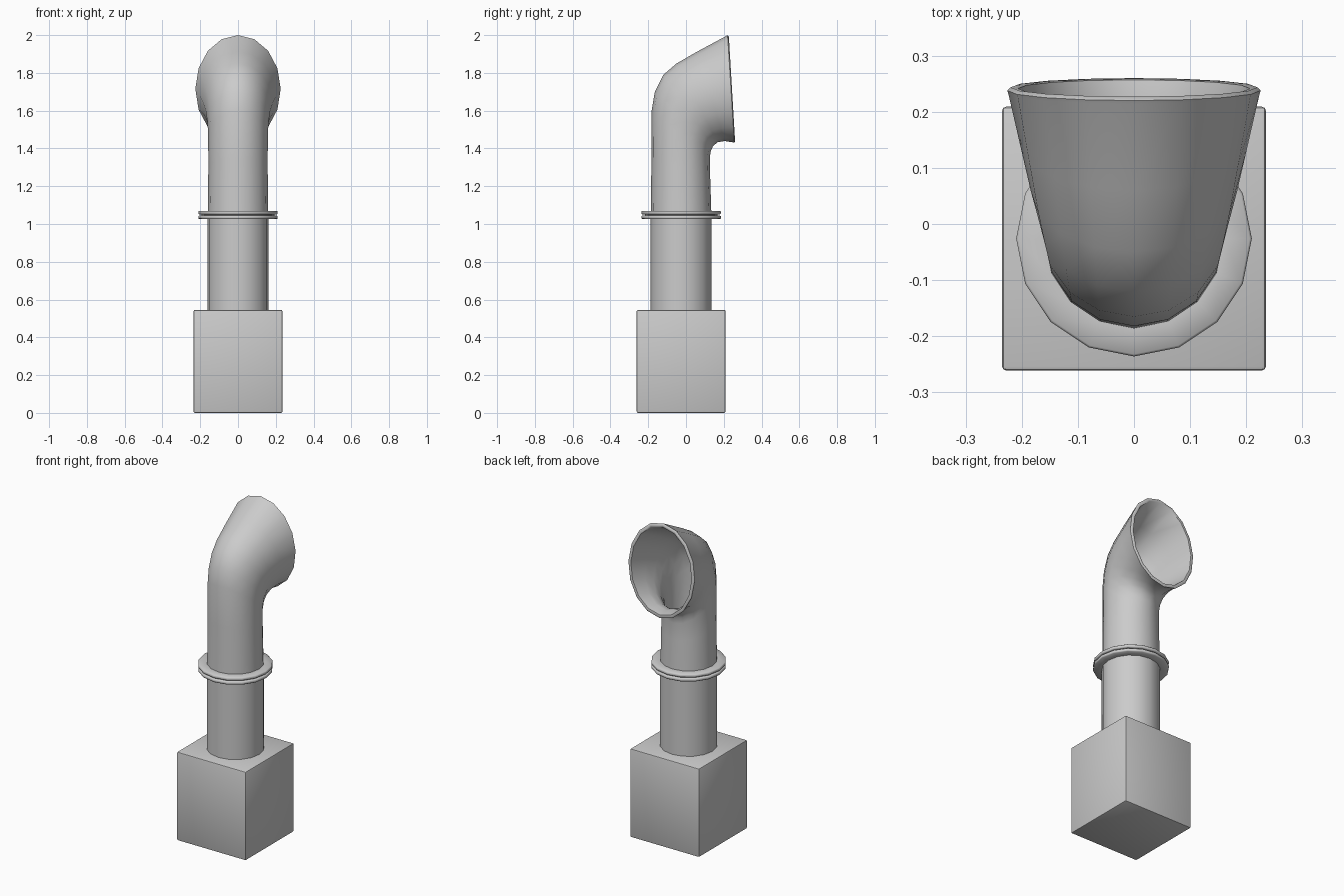
import bpy, bmesh, math
from mathutils import Vector

if "Cube" in bpy.data.objects:
    bpy.data.objects.remove(bpy.data.objects["Cube"])

SIDES = 16
CY = -0.026  # pipe axis in y


def finish(name, bm, angle=40):
    bmesh.ops.recalc_face_normals(bm, faces=bm.faces)
    me = bpy.data.meshes.new(name)
    bm.to_mesh(me)
    bm.free()
    ob = bpy.data.objects.new(name, me)
    bpy.context.collection.objects.link(ob)
    bpy.ops.object.select_all(action='DESELECT')
    ob.select_set(True)
    bpy.context.view_layer.objects.active = ob
    bpy.ops.object.shade_smooth_by_angle(angle=math.radians(angle))
    return ob


def loft(name, rings, caps=False, angle=40):
    """Each ring: back (y, z), front (y, z), half width in x."""
    bm = bmesh.new()
    loops = []
    for b, f, w in rings:
        b, f = Vector((0, *b)), Vector((0, *f))
        mid, half = (b + f) / 2, (b - f) / 2
        loops.append([bm.verts.new(mid + half * math.cos(a) + Vector((w * math.sin(a), 0, 0)))
                      for a in (2 * math.pi * i / SIDES for i in range(SIDES))])
    for p, q in zip(loops, loops[1:]):
        for i in range(SIDES):
            j = (i + 1) % SIDES
            bm.faces.new((p[i], p[j], q[j], q[i]))
    if caps:
        bm.faces.new(loops[0])
        bm.faces.new(loops[-1])
    return finish(name, bm, angle)


def circle(r, z):
    return ((CY - r, z), (CY + r, z), r)


def inset(ring, t):
    b, f, w = Vector(ring[0]), Vector(ring[1]), ring[2]
    d = (f - b).normalized() * t
    return (tuple(b + d), tuple(f - d), w - t)


# Base block
bm = bmesh.new()
bmesh.ops.create_cube(bm, size=1)
for v in bm.verts:
    v.co = Vector((v.co.x * 0.47, v.co.y * 0.47 + CY, (v.co.z + 0.5) * 0.545))
bmesh.ops.bevel(bm, geom=bm.edges[:], offset=0.007, segments=2, affect='EDGES', profile=0.5)
finish("base_block", bm)

# Lower pipe
loft("lower_pipe", [circle(0.162, 0.53), circle(0.162, 1.03)], caps=True)

# Paired flange with a groove between the discs
loft("flange", [circle(r, z) for r, z in (
    (0.162, 1.026), (0.206, 1.026), (0.21, 1.030), (0.21, 1.041), (0.206, 1.045),
    (0.192, 1.045), (0.192, 1.051), (0.206, 1.051), (0.21, 1.055), (0.21, 1.066),
    (0.206, 1.070), (0.162, 1.070))], caps=True, angle=60)

# Flared elbow: outer skin, rolled rim, then inner skin
outer = [
    circle(0.160, 1.065),
    ((-0.183, 1.35), (0.128, 1.25), 0.157),
    ((-0.182, 1.60), (0.126, 1.35), 0.158),
    ((-0.165, 1.70), (0.131, 1.385), 0.162),
    ((-0.120, 1.79), (0.143, 1.413), 0.171),
    ((-0.050, 1.85), (0.168, 1.433), 0.184),
    ((0.060, 1.913), (0.205, 1.439), 0.201),
    ((0.214, 1.996), (0.251, 1.432), 0.224),
]
rim = [((0.220, 2.0), (0.256, 1.430), 0.226),
       ((0.227, 1.992), (0.260, 1.437), 0.220),
       ((0.226, 1.978), (0.257, 1.450), 0.207)]
inner = [inset(r, 0.02) for r in reversed(outer[:-1])]
loft("flared_elbow", outer + rim + inner, angle=60)
